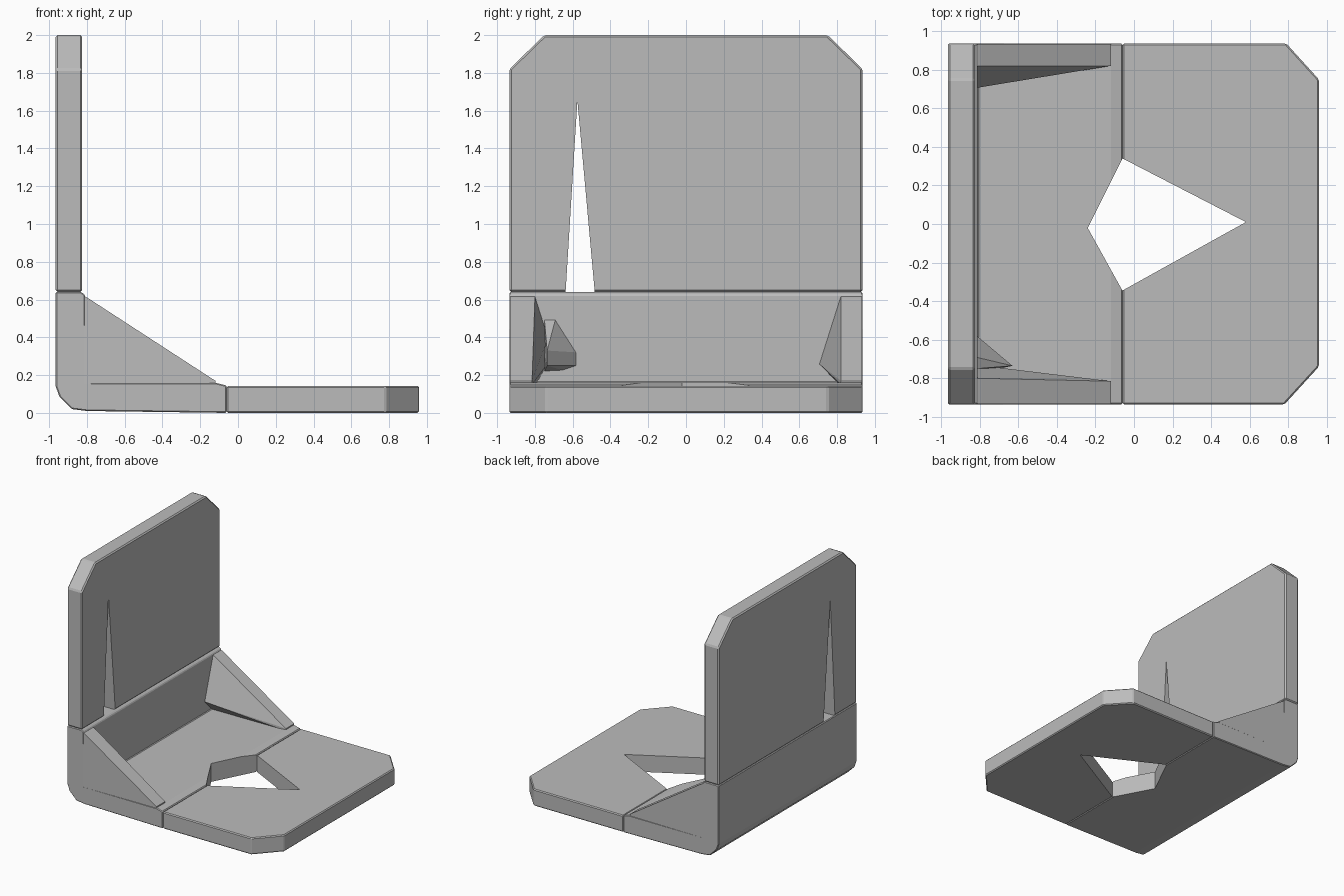
import bpy, bmesh
from mathutils import Vector

if "Cube" in bpy.data.objects:
    bpy.data.objects.remove(bpy.data.objects["Cube"], do_unlink=True)

grey = bpy.data.materials.new("plain grey")
grey.use_nodes = True
grey.diffuse_color = (0.5, 0.5, 0.5, 1)
bsdf = next(n for n in grey.node_tree.nodes if n.type == "BSDF_PRINCIPLED")
bsdf.inputs["Base Color"].default_value = grey.diffuse_color

HALF = 0.935    # half width of the whole bracket
SEAM_X = -0.06  # where the corner piece meets the shelf
SEAM_Z = 0.64   # where the corner piece meets the wall panel


def finish(name, bm):
    bmesh.ops.recalc_face_normals(bm, faces=bm.faces[:])
    mesh = bpy.data.meshes.new(name)
    bm.to_mesh(mesh)
    bm.free()
    mesh.materials.append(grey)
    obj = bpy.data.objects.new(name, mesh)
    bpy.context.scene.collection.objects.link(obj)
    return obj


def prism(name, outline, axis, low, high, bevel=0.0):
    """Extrude a flat outline along one axis, with softened edges."""
    bm = bmesh.new()
    verts = []
    for a, b in outline:
        co = [a, b]
        co.insert(axis, low)
        verts.append(bm.verts.new(co))
    face = bm.faces.new(verts)
    moved = bmesh.ops.extrude_face_region(bm, geom=[face])["geom"]
    shift = Vector((0, 0, 0))
    shift[axis] = high - low
    bmesh.ops.translate(bm, vec=shift, verts=[g for g in moved if isinstance(g, bmesh.types.BMVert)])
    bmesh.ops.recalc_face_normals(bm, faces=bm.faces[:])
    if bevel:
        sharp = [e for e in bm.edges if e.calc_face_angle(0) > 0.6]
        bmesh.ops.bevel(bm, geom=sharp, offset=bevel, segments=1, affect="EDGES")
    return finish(name, bm)


def hull(name, points):
    """Faceted convex block around a few points."""
    bm = bmesh.new()
    for p in points:
        bm.verts.new(p)
    res = bmesh.ops.convex_hull(bm, input=bm.verts[:])
    spare = {g for g in res["geom_interior"] + res["geom_unused"] if isinstance(g, bmesh.types.BMVert)}
    bmesh.ops.delete(bm, geom=list(spare), context="VERTS")
    bmesh.ops.dissolve_limit(bm, angle_limit=0.02, verts=bm.verts[:], edges=bm.edges[:])
    return finish(name, bm)


def cut(obj, cutter):
    """Cut a hole and bake it into the mesh."""
    mod = obj.modifiers.new("hole", "BOOLEAN")
    mod.operation = "DIFFERENCE"
    mod.solver = "EXACT"
    mod.object = cutter
    graph = bpy.context.evaluated_depsgraph_get()
    mesh = bpy.data.meshes.new_from_object(obj.evaluated_get(graph))
    obj.modifiers.clear()
    obj.data = mesh


# Corner piece: L-shaped profile with a chamfered heel
profile = [(-0.965, SEAM_Z), (-0.965, 0.14), (-0.945, 0.085), (-0.88, 0.02),
           (-0.8, 0.01), (SEAM_X, 0), (SEAM_X, 0.145), (-0.12, 0.16),
           (-0.81, 0.16), (-0.81, 0.625), (-0.83, SEAM_Z)]
corner = prism("corner_piece", profile, 1, -HALF, HALF, 0.006)

# Shelf with two clipped outer corners
shelf = prism("shelf", [(SEAM_X, -HALF), (0.78, -HALF), (0.958, -0.74),
                        (0.958, 0.75), (0.79, HALF), (SEAM_X, HALF)],
              2, 0, 0.143, 0.008)

# Upright panel with two clipped upper corners
panel = prism("wall_panel", [(-HALF, SEAM_Z), (HALF, SEAM_Z), (HALF, 1.82),
                             (0.75, 2), (-0.75, 2), (-HALF, 1.82)],
              0, -0.965, -0.825, 0.01)

# Kite-shaped hole through the shelf, tall slit through the panel
kite = prism("kite_cutter", [(-0.24, -0.02), (SEAM_X, -0.345), (0.58, 0.01),
                             (SEAM_X, 0.34)], 2, -0.2, 0.4)
slit = prism("slit_cutter", [(-0.643, 0.55), (-0.475, 0.55), (-0.575, 1.655)],
             0, -1.2, -0.6)
cut(corner, kite)
cut(shelf, kite)
cut(panel, slit)
for cutter in (kite, slit):
    bpy.data.objects.remove(cutter, do_unlink=True)

# Sloping braces at both ends, each with a bulging inner side
for name, side, ridge, bulge, belly in (("right_brace", -1, 0.80, 0.73, 0.40),
                                        ("left_brace", 1, 0.82, 0.705, 0.26)):
    points = []
    for y in (HALF - 0.003, ridge):
        points += [(-0.82, y * side, 0.622), (-0.79, y * side, 0.605),
                   (-0.12, max(y, 0.815) * side, 0.17), (-0.12, max(y, 0.815) * side, 0.15)]
    points += [(-0.82, HALF * side, 0.14), (-0.82, ridge * side, 0.14),
               (-0.82, bulge * side, belly), (-0.82, (bulge + 0.01) * side, 0.25)]
    hull(name, points)

# Small faceted wedge beside the right brace
hull("wall_wedge", [(-0.82, -0.75, 0.22), (-0.82, -0.65, 0.225), (-0.82, -0.575, 0.25),
                    (-0.82, -0.575, 0.32), (-0.82, -0.69, 0.5), (-0.82, -0.75, 0.5),
                    (-0.63, -0.735, 0.25), (-0.63, -0.735, 0.33), (-0.7, -0.75, 0.3)])
